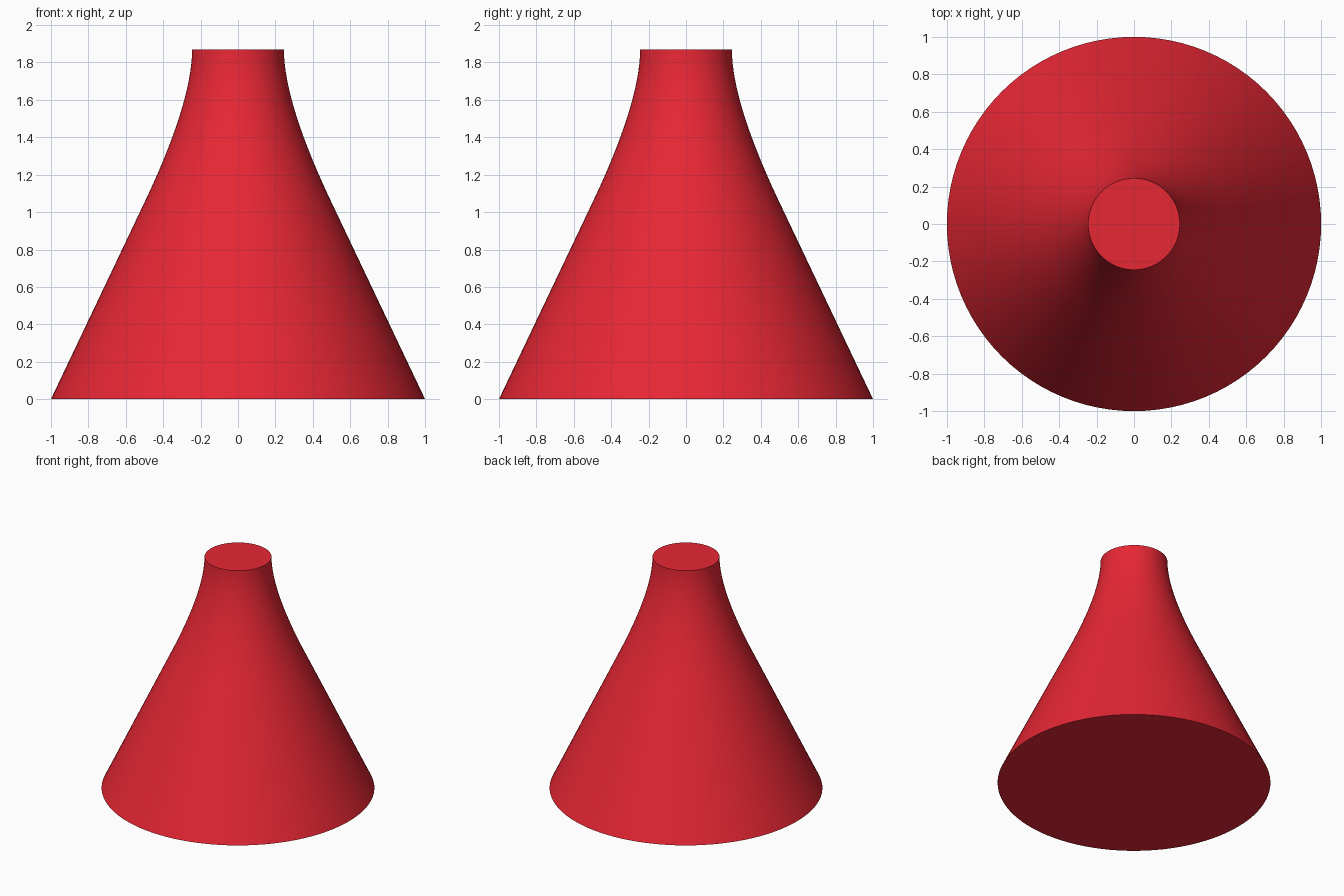
import bpy, bmesh, math
from mathutils import Vector

if "Cube" in bpy.data.objects:
    bpy.data.objects.remove(bpy.data.objects["Cube"])

# Profile: straight skirt, then a quadratic curve easing into a vertical neck
skirt_end, control, neck = Vector((0.515, 1.02)), Vector((0.247, 1.575)), Vector((0.245, 1.87))
profile = [Vector((1.0, 0.0)), skirt_end]
STEPS = 16
for i in range(1, STEPS + 1):
    t = i / STEPS
    profile.append((1 - t) ** 2 * skirt_end + 2 * t * (1 - t) * control + t * t * neck)

# Revolve the profile and cap both ends
SIDES = 96
bm = bmesh.new()
rings = []
for r, z in profile:
    rings.append([bm.verts.new((r * math.cos(2 * math.pi * k / SIDES),
                                r * math.sin(2 * math.pi * k / SIDES), z))
                  for k in range(SIDES)])
for low, high in zip(rings, rings[1:]):
    for k in range(SIDES):
        n = (k + 1) % SIDES
        bm.faces.new((low[k], low[n], high[n], high[k]))
bm.faces.new(rings[0][::-1])
bm.faces.new(rings[-1])
mesh = bpy.data.meshes.new("flared_cone")
bm.to_mesh(mesh)
bm.free()
cone = bpy.data.objects.new("flared_cone", mesh)
bpy.context.collection.objects.link(cone)

# Red finish
red = bpy.data.materials.new("red")
red.diffuse_color = (0.8, 0.02, 0.035, 1)
red.use_nodes = True
red.node_tree.nodes["Principled BSDF"].inputs["Base Color"].default_value = red.diffuse_color
mesh.materials.append(red)

# Smooth sides, crisp rims
bpy.context.view_layer.objects.active = cone
cone.select_set(True)
bpy.ops.object.shade_smooth_by_angle(angle=math.radians(30))
